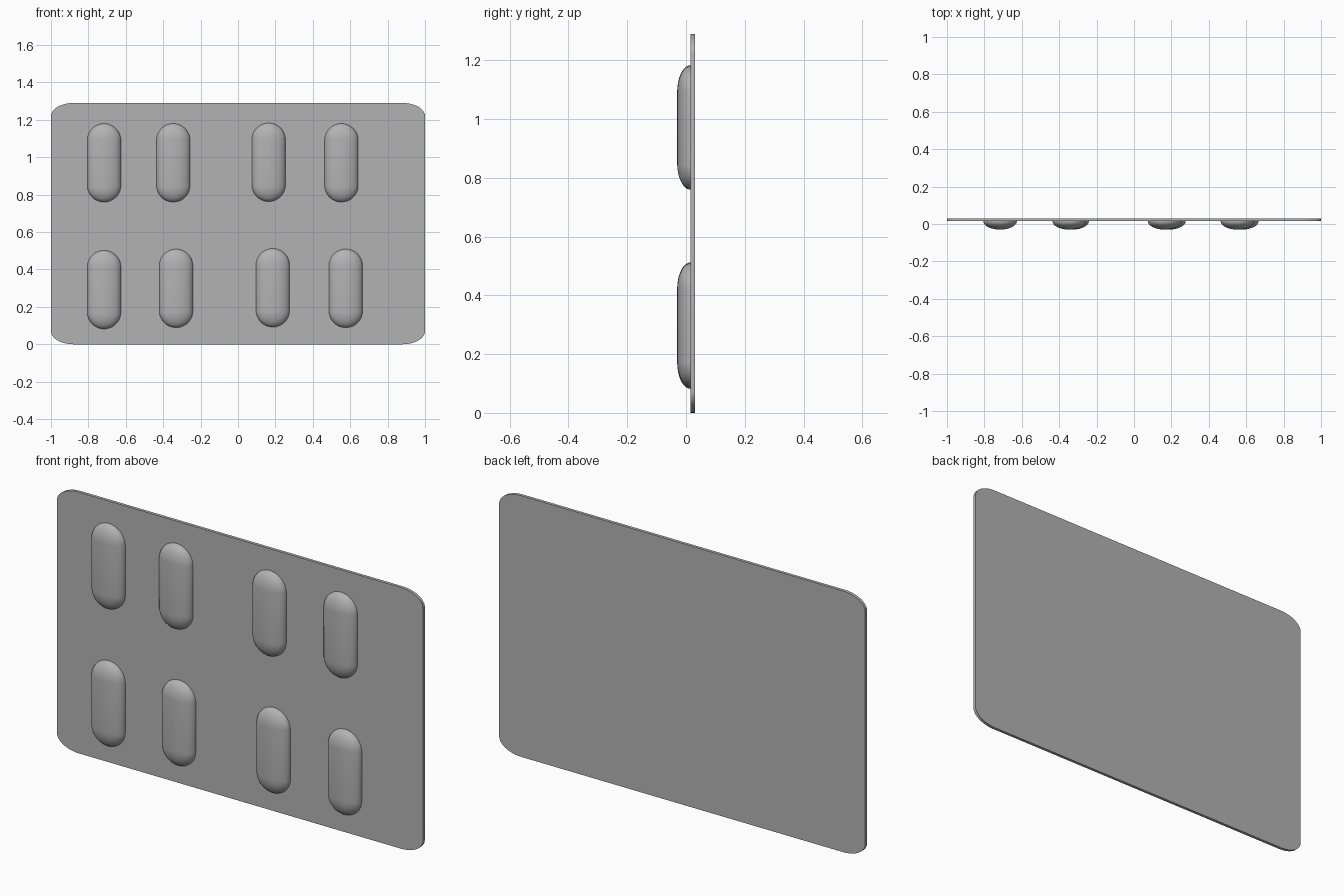
import bpy, bmesh, math
from mathutils import Vector

cube = bpy.data.objects.get("Cube")
if cube:
    bpy.data.objects.remove(cube, do_unlink=True)

HEIGHT = 1.29
FRONT, BACK = 0.015, 0.03

grey = bpy.data.materials.new("foil grey")
grey.use_nodes = True
color = (0.45, 0.45, 0.45, 1)
grey.diffuse_color = color
grey.node_tree.nodes["Principled BSDF"].inputs["Base Color"].default_value = color


def finish(bm, name):
    bmesh.ops.recalc_face_normals(bm, faces=bm.faces)
    mesh = bpy.data.meshes.new(name)
    bm.to_mesh(mesh)
    bm.free()
    mesh.materials.append(grey)
    obj = bpy.data.objects.new(name, mesh)
    bpy.context.collection.objects.link(obj)
    bpy.ops.object.select_all(action="DESELECT")
    obj.select_set(True)
    bpy.context.view_layer.objects.active = obj
    bpy.ops.object.shade_smooth_by_angle(angle=math.radians(35))
    return obj


# Thin backing sheet with elliptical corners
def make_sheet(rx=0.12, rz=0.07, steps=10):
    bm = bmesh.new()
    outline = []
    for quarter, (sx, sz) in enumerate([(1, 1), (-1, 1), (-1, -1), (1, -1)]):
        for i in range(steps + 1):
            a = (quarter + i / steps) * math.pi / 2
            x = sx * (1 - rx) + rx * math.cos(a)
            z = HEIGHT / 2 + sz * (HEIGHT / 2 - rz) + rz * math.sin(a)
            outline.append(bm.verts.new((x, FRONT, z)))
    face = bm.faces.new(outline)
    grown = bmesh.ops.extrude_face_region(bm, geom=[face], use_keep_orig=True)
    moved = [v for v in grown["geom"] if isinstance(v, bmesh.types.BMVert)]
    bmesh.ops.translate(bm, verts=moved, vec=(0, BACK - FRONT, 0))
    finish(bm, "backing_sheet")


# Half capsule bulging forward from the sheet
def make_blister(name, x, z, radius=0.09, length=0.42, depth=0.045):
    bm = bmesh.new()
    bmesh.ops.create_uvsphere(bm, u_segments=40, v_segments=21, radius=1)
    for v in bm.verts:
        shift = math.copysign(length / 2 - radius, v.co.z)
        v.co = Vector((v.co.x * radius, v.co.y * depth, v.co.z * radius + shift))
    geom = bm.verts[:] + bm.edges[:] + bm.faces[:]
    bmesh.ops.bisect_plane(bm, geom=geom, plane_co=(0, 0, 0), plane_no=(0, 1, 0),
                           dist=1e-5, clear_outer=True)
    bmesh.ops.translate(bm, verts=bm.verts, vec=(x, FRONT, z))
    finish(bm, name)


make_sheet()
rows = {
    "upper": [(-0.716, 0.97), (-0.346, 0.97), (0.164, 0.973), (0.553, 0.97)],
    "lower": [(-0.716, 0.292), (-0.331, 0.299), (0.186, 0.302), (0.576, 0.299)],
}
for row, spots in rows.items():
    for n, (x, z) in enumerate(spots, 1):
        make_blister(f"{row}_blister_{n}", x, z)
